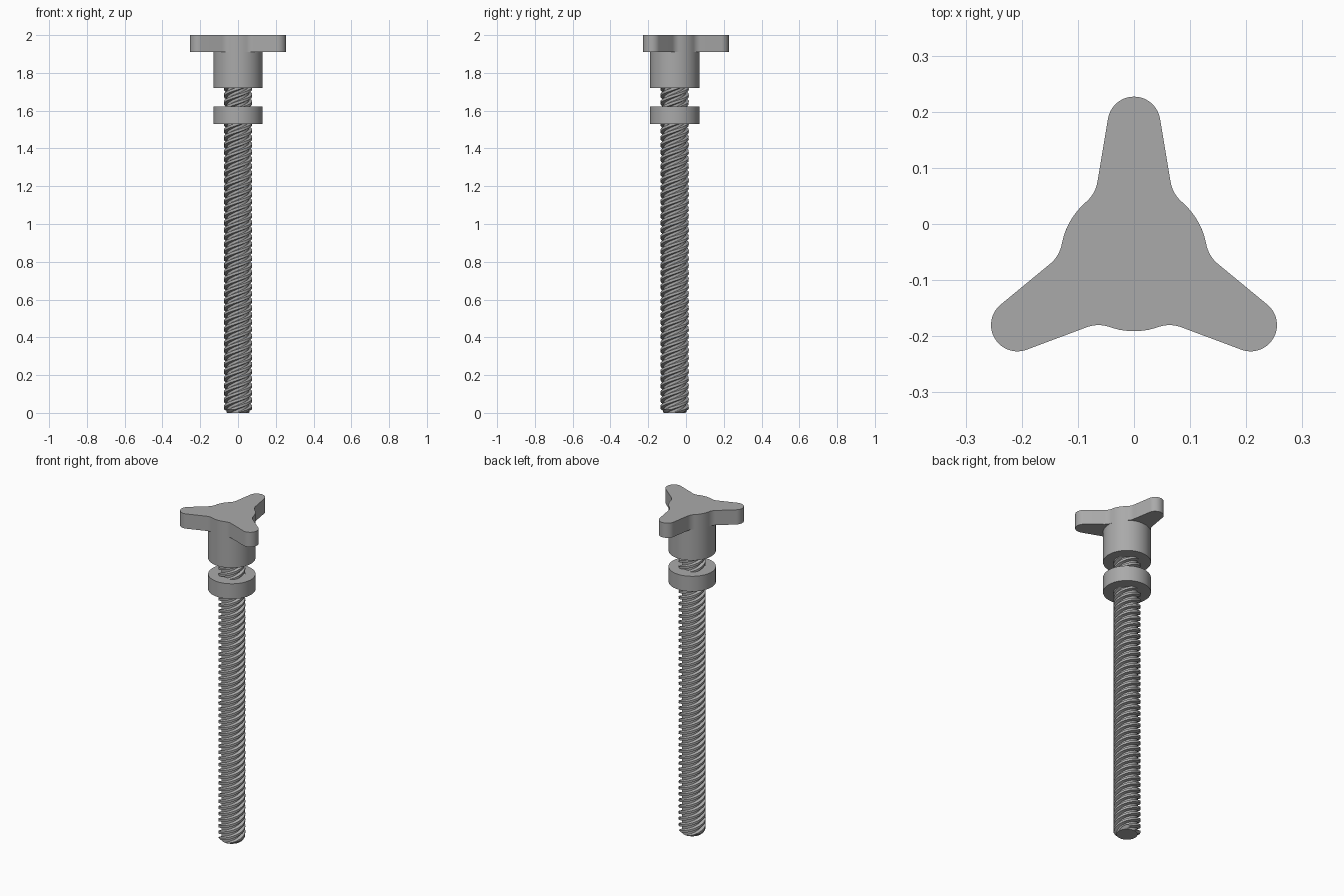
import bpy, bmesh
from math import sin, cos, pi, radians, acos, atan2

cube = bpy.data.objects.get("Cube")
if cube:
    bpy.data.objects.remove(cube, do_unlink=True)

AXIS_Y = -0.06      # screw axis position
HUB_R = 0.131

grey = bpy.data.materials.new("plain grey")
grey.use_nodes = True
GREY = (0.4, 0.4, 0.4, 1)
grey.diffuse_color = GREY
grey.node_tree.nodes["Principled BSDF"].inputs["Base Color"].default_value = GREY


def finish(name, bm):
    bmesh.ops.recalc_face_normals(bm, faces=bm.faces)
    mesh = bpy.data.meshes.new(name)
    bm.to_mesh(mesh)
    bm.free()
    mesh.materials.append(grey)
    obj = bpy.data.objects.new(name, mesh)
    obj.location.y = AXIS_Y
    bpy.context.collection.objects.link(obj)
    bpy.ops.object.select_all(action='DESELECT')
    obj.select_set(True)
    bpy.context.view_layer.objects.active = obj
    bpy.ops.object.shade_smooth_by_angle(angle=radians(30))
    return obj


def loft(name, rings):
    """Skin closed rings of points and cap both ends."""
    bm = bmesh.new()
    loops = [[bm.verts.new(p) for p in ring] for ring in rings]
    n = len(loops[0])
    for a, b in zip(loops, loops[1:]):
        for i in range(n):
            j = (i + 1) % n
            bm.faces.new((a[i], a[j], b[j], b[i]))
    bm.faces.new(loops[0][::-1])
    bm.faces.new(loops[-1])
    return finish(name, bm)


def prism(name, outline, z0, z1):
    return loft(name, [[(x, y, z) for x, y in outline] for z in (z0, z1)])


def arc(cx, cy, r, start, end, steps):
    return [(cx + r * cos(start + (end - start) * i / steps),
             cy + r * sin(start + (end - start) * i / steps)) for i in range(steps + 1)]


# Three-armed knob: rounded tip, tapering arm, fillet into the hub circle
TIP_Y, TIP_R, FILLET, TAPER = 0.24, 0.047, 0.06, radians(9.5)
reach = TIP_Y * sin(TAPER) + TIP_R + FILLET
phi = TAPER + acos(reach / (HUB_R + FILLET))
fx, fy = (HUB_R + FILLET) * cos(phi), (HUB_R + FILLET) * sin(phi)
half = arc(0, 0, HUB_R, pi / 6, phi, 4)[:-1]
half += arc(fx, fy, FILLET, phi + pi, TAPER + pi, 8)
half += arc(0, TIP_Y, TIP_R, TAPER, pi / 2, 10)
arm = half + [(-x, y) for x, y in half[-2:0:-1]]
outline = []
for k in range(3):
    c, s = cos(k * 2 * pi / 3), sin(k * 2 * pi / 3)
    outline += [(x * c - y * s, x * s + y * c) for x, y in arm]
prism("knob", outline, 1.91, 2.0)

# Hub under the knob and the loose collar
circle = arc(0, 0, HUB_R, 0, 2 * pi, 64)[:-1]
prism("hub", circle, 1.72, 1.91)
prism("collar", circle, 1.53, 1.623)

# Four-start trapezoidal thread: a lobed section twisted up the axis
CREST, ROOT, LEAD, STARTS = 0.075, 0.058, 0.15, 4
tooth = [(0, CREST), (.12, CREST), (.25, CREST), (.37, CREST),
         (.5, ROOT), (.62, ROOT), (.75, ROOT), (.87, ROOT)]
section = [((k + t) * 2 * pi / STARTS, r) for k in range(STARTS) for t, r in tooth]
LAYERS, TOP = 290, 1.73
rings = []
for i in range(LAYERS + 1):
    z = TOP * i / LAYERS
    twist = 2 * pi * z / LEAD
    limit = ROOT + z            # chamfered lower end
    rings.append([(min(r, limit) * cos(a + twist), min(r, limit) * sin(a + twist), z)
                  for a, r in section])
loft("threaded_rod", rings)
